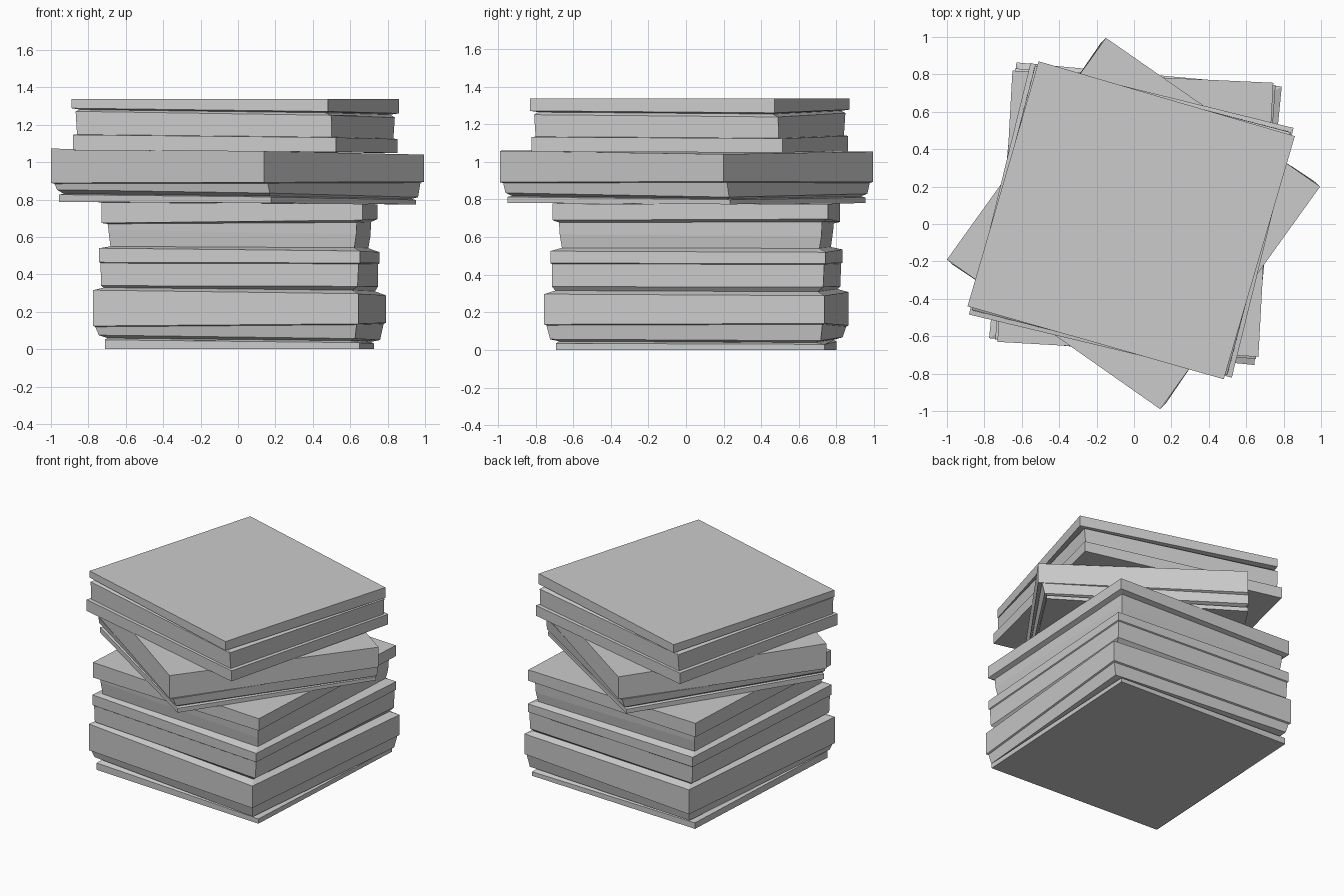
import bpy, bmesh, math


def slab(name, corners, rings):
    """Loft a four-sided block through rings of
    (height at left, height at right, scale, twist in degrees)."""
    cx = sum(c[0] for c in corners) / 4
    cy = sum(c[1] for c in corners) / 4
    bm = bmesh.new()
    loops = []
    for zl, zr, s, twist in rings:
        a = math.radians(twist)
        loop = []
        for px, py in corners:
            dx, dy = (px - cx) * s, (py - cy) * s
            x = cx + dx * math.cos(a) - dy * math.sin(a)
            y = cy + dx * math.sin(a) + dy * math.cos(a)
            t = 0.5 + (x + 0.3 * y) / 1.8
            loop.append(bm.verts.new((x, y, zl + (zr - zl) * t)))
        loops.append(loop)
    for lo, hi in zip(loops, loops[1:]):
        for i in range(4):
            j = (i + 1) % 4
            bm.faces.new((lo[i], lo[j], hi[j], hi[i]))
    bm.faces.new(loops[0][::-1])
    bm.faces.new(loops[-1])
    bmesh.ops.recalc_face_normals(bm, faces=bm.faces)
    mesh = bpy.data.meshes.new(name)
    bm.to_mesh(mesh)
    bm.free()
    bpy.context.collection.objects.link(bpy.data.objects.new(name, mesh))


# Tall lower stone with many strata
slab("lower_stone",
     [(-0.73, -0.63), (0.665, -0.71), (0.745, 0.755), (-0.65, 0.82)],
     [(0.0, 0.0, 0.975, 0), (0.05, 0.03, 0.975, 0),
      (0.06, 0.04, 0.935, -1.5), (0.075, 0.05, 0.985, -2.2),
      (0.12, 0.135, 1.005, -2.5), (0.125, 0.14, 1.02, -2.5),
      (0.315, 0.29, 1.02, -2.5), (0.33, 0.31, 0.955, -1.8),
      (0.34, 0.335, 0.985, -1.2), (0.46, 0.455, 0.99, -1),
      (0.465, 0.46, 1.0, -1), (0.54, 0.52, 1.0, -1),
      (0.55, 0.54, 0.935, 0), (0.64, 0.605, 0.95, 0),
      (0.67, 0.68, 0.955, 0), (0.675, 0.695, 1.0, 0),
      (0.785, 0.775, 1.0, 0)])

# Twisted middle stone
slab("middle_stone",
     [(-1.0, -0.19), (0.14, -0.99), (0.995, 0.20), (-0.15, 0.995)],
     [(0.787, 0.775, 0.965, 2.5), (0.825, 0.80, 0.965, 2.5),
      (0.83, 0.805, 0.94, 2.2), (0.85, 0.815, 0.975, 2),
      (0.885, 0.89, 0.985, 1.2), (0.89, 0.895, 1.0, 0),
      (1.07, 1.043, 1.0, 0)])

# Top stone
slab("upper_stone",
     [(-0.89, -0.44), (0.48, -0.83), (0.86, 0.47), (-0.51, 0.87)],
     [(1.063, 1.05, 1.015, 2.4), (1.145, 1.125, 1.015, 2.4),
      (1.147, 1.127, 0.985, 2.0), (1.27, 1.24, 0.99, 1.6),
      (1.28, 1.255, 0.955, 0.8), (1.287, 1.262, 1.0, 0),
      (1.337, 1.337, 1.0, 0)])
